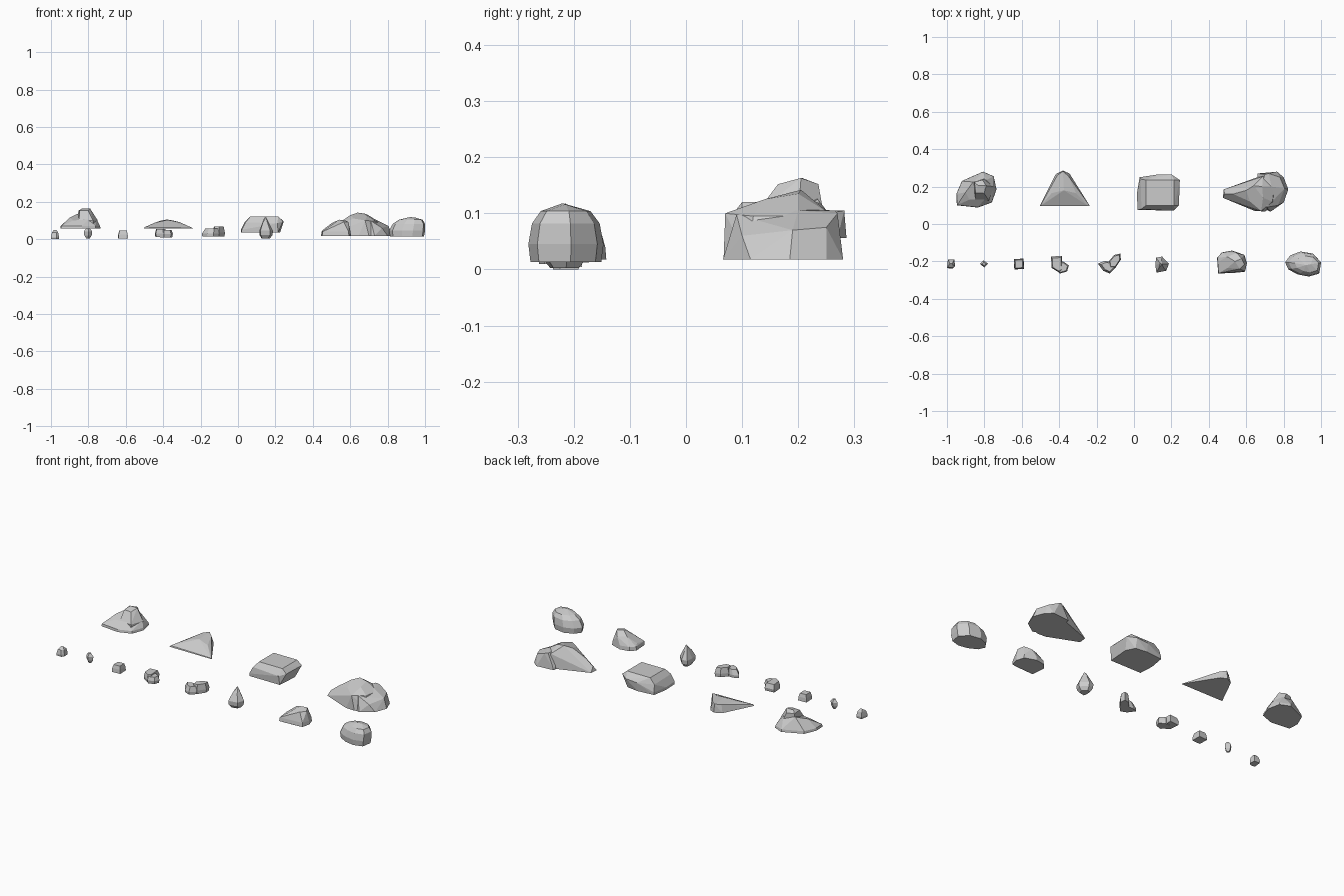
import bpy, bmesh, math

stone = bpy.data.materials.new("grey stone")
stone.diffuse_color = (0.6, 0.6, 0.6, 1)


def lump(outline, rings, points=()):
    """Faceted convex stone: outline repeated as rings (z, scale, dx, dy) plus loose points."""
    bm = bmesh.new()
    cx = sum(p[0] for p in outline) / len(outline)
    cy = sum(p[1] for p in outline) / len(outline)
    for z, s, dx, dy in rings:
        for x, y in outline:
            bm.verts.new((cx + (x - cx) * s + dx, cy + (y - cy) * s + dy, z))
    for p in points:
        bm.verts.new(p)
    res = bmesh.ops.convex_hull(bm, input=bm.verts[:])
    junk = {g for g in res["geom_interior"] + res["geom_unused"]
            if isinstance(g, bmesh.types.BMVert)}
    bmesh.ops.delete(bm, geom=list(junk), context='VERTS')
    bmesh.ops.dissolve_limit(bm, angle_limit=math.radians(5), verts=bm.verts[:], edges=bm.edges[:])
    bmesh.ops.recalc_face_normals(bm, faces=bm.faces[:])
    return bm


def rock(name, *lumps):
    """One object from one or more overlapping lumps."""
    total = bmesh.new()
    for bm in lumps:
        tmp = bpy.data.meshes.new("tmp")
        bm.to_mesh(tmp)
        bm.free()
        total.from_mesh(tmp)
        bpy.data.meshes.remove(tmp)
    mesh = bpy.data.meshes.new(name)
    total.to_mesh(mesh)
    total.free()
    mesh.materials.append(stone)
    bpy.context.collection.objects.link(bpy.data.objects.new(name, mesh))


# Back row: four large rocks
rock("hat_rock",
     lump([(-.92, .23), (-.807, .28), (-.75, .255), (-.735, .185),
           (-.76, .115), (-.835, .088), (-.947, .10), (-.95, .16)],
          [(.056, 1, 0, 0), (.07, .98, 0, 0)],
          [(-.90, .17, .115), (-.86, .225, .135), (-.79, .235, .125),
           (-.755, .20, .105), (-.80, .13, .105), (-.88, .13, .10)]),
     lump([(-.86, .225), (-.79, .245), (-.75, .20), (-.775, .125), (-.85, .13)],
          [(.056, 1, 0, 0), (.10, 1, 0, 0), (.152, .6, -.015, .015)],
          [(-.835, .207, .163), (-.79, .205, .163)]))

rock("wedge_slab",
     lump([(-.505, .095), (-.42, .265), (-.38, .286), (-.345, .27), (-.30, .19), (-.235, .095)],
          [(.056, 1, 0, 0)],
          [(-.50, .097, .064), (-.245, .097, .06), (-.44, .165, .09), (-.31, .165, .09),
           (-.41, .26, .10), (-.38, .282, .105), (-.35, .255, .10), (-.375, .18, .103)]))

rock("block_rock",
     lump([(.02, .075), (.015, .16), (.03, .25), (.13, .26), (.20, .25), (.225, .20), (.215, .075)],
          [(.035, 1, 0, 0), (.05, 1, 0, 0)],
          [(.245, .235, .095), (.24, .10, .095), (.21, .072, .085), (.04, .08, .09),
           (.035, .24, .09), (.20, .265, .09), (.13, .265, .085),
           (.065, .10, .12), (.065, .235, .12), (.215, .235, .12), (.215, .10, .12)]))

rock("ridge_rock",
     lump([(.48, .185), (.62, .235), (.70, .265), (.77, .22),
           (.77, .11), (.70, .067), (.645, .07), (.565, .105), (.475, .14)],
          [(.018, 1, 0, 0)],
          [(.485, .16, .045), (.53, .16, .08), (.60, .18, .128), (.64, .205, .142),
           (.685, .20, .135), (.69, .14, .125), (.62, .12, .11), (.68, .07, .10),
           (.74, .12, .095), (.75, .20, .095), (.69, .255, .10)]),
     lump([(.66, .27), (.765, .28), (.80, .25), (.825, .185), (.80, .115), (.73, .066), (.66, .10)],
          [(.018, 1, 0, 0)],
          [(.805, .19, .07), (.78, .25, .075), (.77, .10, .06), (.72, .27, .10),
           (.70, .265, .105), (.735, .20, .105), (.71, .09, .098), (.67, .17, .11)]))

# Front row: eight rocks growing in size from left to right
rock("pebble_1",
     lump([(-1, -.236), (-.995, -.19), (-.96, -.19), (-.957, -.225), (-.97, -.238)],
          [(0, .95, 0, 0), (.012, 1, 0, 0), (.036, .75, 0, 0)],
          [(-.985, -.21, .05), (-.972, -.212, .05)]))

rock("pebble_2",
     lump([(-.824, -.213), (-.805, -.195), (-.78, -.212), (-.80, -.233)],
          [(.003, .4, 0, 0), (.02, .9, 0, 0), (.042, 1, 0, 0), (.058, .45, 0, 0)]))

rock("pebble_3",
     lump([(-.642, -.187), (-.59, -.185), (-.588, -.24), (-.64, -.243)],
          [(.004, 1, 0, 0), (.026, .93, 0, 0), (.045, .75, 0, 0)]))

rock("notched_pebble",
     lump([(-.444, -.174), (-.385, -.17), (-.383, -.25), (-.40, -.26), (-.44, -.235)],
          [(.012, .93, 0, 0), (.03, 1, 0, 0), (.055, .8, 0, 0)]),
     lump([(-.41, -.20), (-.375, -.202), (-.348, -.222), (-.358, -.254), (-.396, -.265), (-.42, -.24)],
          [(.01, .9, 0, 0), (.028, 1, 0, 0), (.048, .8, 0, 0)]))

rock("double_pebble",
     lump([(-.193, -.212), (-.16, -.198), (-.115, -.202), (-.10, -.235), (-.13, -.265), (-.165, -.25)],
          [(.015, .96, 0, 0), (.03, 1, 0, 0), (.058, .72, .005, 0)]),
     lump([(-.135, -.20), (-.105, -.165), (-.073, -.158), (-.07, -.19), (-.10, -.235), (-.13, -.235)],
          [(.015, .95, 0, 0), (.035, 1, 0, 0), (.067, .8, 0, 0)]))

rock("pointed_rock",
     lump([(.118, -.18), (.15, -.174), (.187, -.212), (.172, -.25), (.12, -.26), (.114, -.22)],
          [(.003, .6, 0, 0), (.022, .95, 0, 0), (.045, 1, 0, 0), (.085, .52, 0, 0)],
          [(.15, -.215, .118), (.14, -.21, .114)]))

rock("flat_front_rock",
     lump([(.444, -.18), (.47, -.152), (.525, -.142), (.59, -.165),
           (.604, -.21), (.593, -.255), (.555, -.26), (.45, -.265)],
          [(.018, 1, 0, 0), (.04, .97, 0, 0)],
          [(.455, -.20, .05), (.50, -.175, .085), (.54, -.20, .104), (.575, -.185, .10),
           (.59, -.215, .092), (.565, -.24, .092), (.50, -.235, .075), (.55, -.155, .08)]))

rock("round_rock",
     lump([(.808, -.205), (.835, -.168), (.89, -.147), (.957, -.158), (1, -.205),
           (.99, -.265), (.935, -.281), (.877, -.27), (.825, -.243)],
          [(.013, .94, 0, 0), (.045, 1, 0, 0), (.082, .9, .01, 0), (.104, .66, .02, 0)],
          [(.92, -.22, .118), (.945, -.215, .116), (.98, -.215, .10)]))
